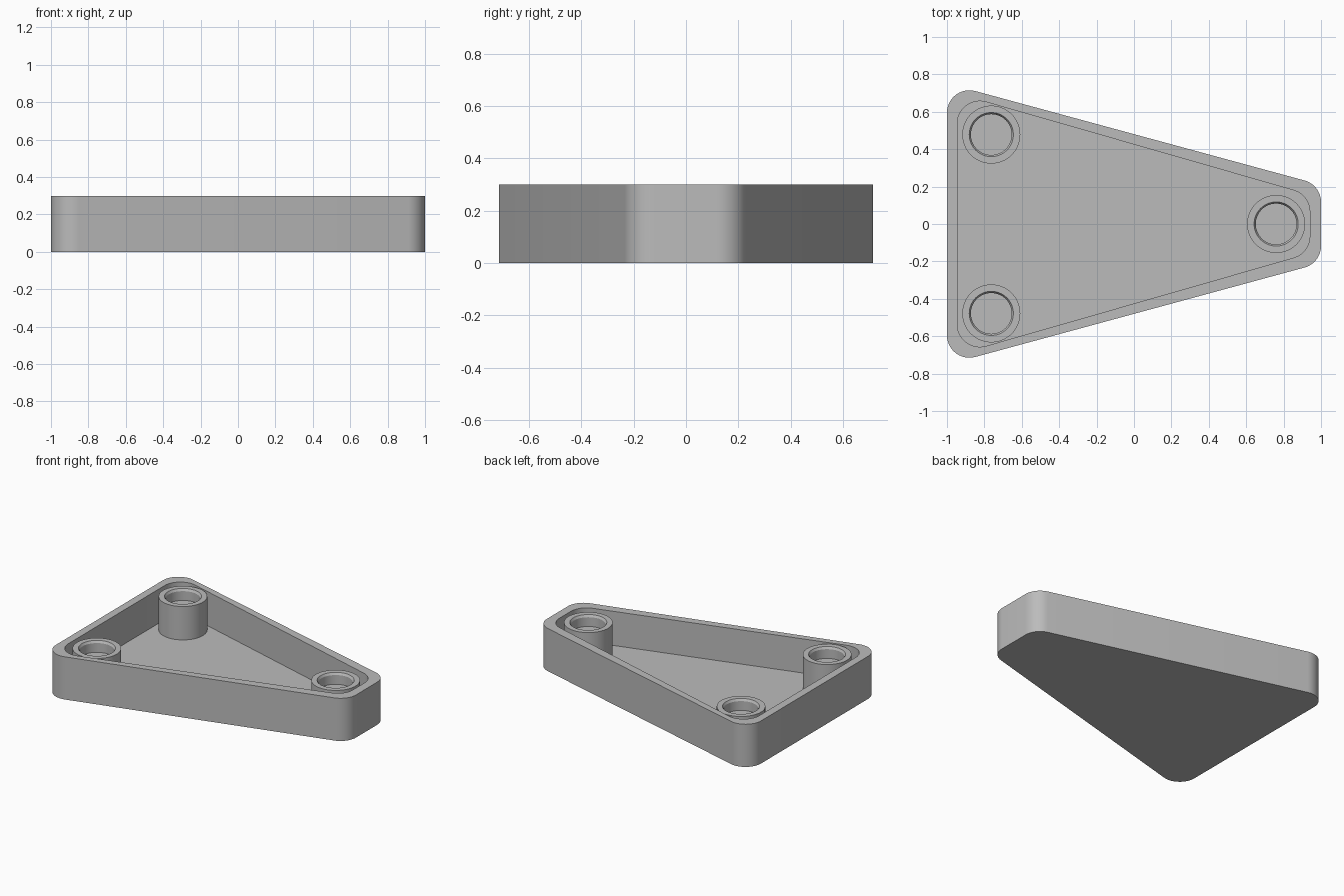
import bpy, bmesh, math

cube = bpy.data.objects.get("Cube")
if cube:
    bpy.data.objects.remove(cube, do_unlink=True)

grey = bpy.data.materials.new("plain_grey")
GREY = (0.5, 0.5, 0.5, 1.0)
grey.diffuse_color = GREY
grey.use_nodes = True
grey.node_tree.nodes["Principled BSDF"].inputs["Base Color"].default_value = GREY

HEIGHT, FLOOR = 0.30, 0.06


def finish(name, bm, location=(0, 0, 0)):
    """Turn a bmesh into a smooth-shaded object with sharp edges kept."""
    bmesh.ops.recalc_face_normals(bm, faces=bm.faces)
    mesh = bpy.data.meshes.new(name)
    bm.to_mesh(mesh)
    bm.free()
    mesh.materials.append(grey)
    obj = bpy.data.objects.new(name, mesh)
    obj.location = location
    bpy.context.collection.objects.link(obj)
    bpy.ops.object.select_all(action='DESELECT')
    obj.select_set(True)
    bpy.context.view_layer.objects.active = obj
    bpy.ops.object.shade_smooth_by_angle(angle=math.radians(30))
    return obj


def outline(x_wide, y_wide, x_narrow, y_narrow, radius, steps=12):
    """Rounded trapezium: four corner arcs, joined along their tangents."""
    side = math.pi / 2 - math.atan2(y_wide - y_narrow, x_narrow - x_wide)
    corners = [(x_narrow, y_narrow, 0, side),
               (x_wide, y_wide, side, math.pi),
               (x_wide, -y_wide, math.pi, 2 * math.pi - side),
               (x_narrow, -y_narrow, 2 * math.pi - side, 2 * math.pi)]
    points = []
    for cx, cy, start, end in corners:
        for i in range(steps + 1):
            a = start + (end - start) * i / steps
            points.append((cx + radius * math.cos(a), cy + radius * math.sin(a)))
    return points


def skin(bm, rings):
    """Join successive rings with quads and cap both ends."""
    loops = [[bm.verts.new(p) for p in ring] for ring in rings]
    count = len(loops[0])
    for a, b in zip(loops, loops[1:]):
        for i in range(count):
            j = (i + 1) % count
            bm.faces.new((a[i], a[j], b[j], b[i]))
    bm.faces.new(loops[0])
    bm.faces.new(loops[-1])


# Open tray: outer wall, rim, inner wall and floor
outer = outline(-0.88, 0.595, 0.88, 0.117, 0.12)
inner = outline(-0.825, 0.537, 0.82, 0.065, 0.12)
bm = bmesh.new()
skin(bm, [[(x, y, z) for x, y in ring] for ring, z in
          ((outer, 0), (outer, HEIGHT), (inner, HEIGHT), (inner, FLOOR))])
finish("tray", bm)

# Round posts with a chamfered blind hole in the top
post_profile = [(0.155, FLOOR - 0.01), (0.155, 0.295), (0.118, 0.295),
                (0.109, 0.28), (0.109, 0.215)]
SIDES = 64
posts = {"post_back": (-0.763, 0.478),
         "post_front": (-0.763, -0.478),
         "post_narrow_end": (0.76, 0)}
for name, (px, py) in posts.items():
    bm = bmesh.new()
    skin(bm, [[(r * math.cos(math.tau * i / SIDES), r * math.sin(math.tau * i / SIDES), z)
               for i in range(SIDES)] for r, z in post_profile])
    finish(name, bm, (px, py, 0))
